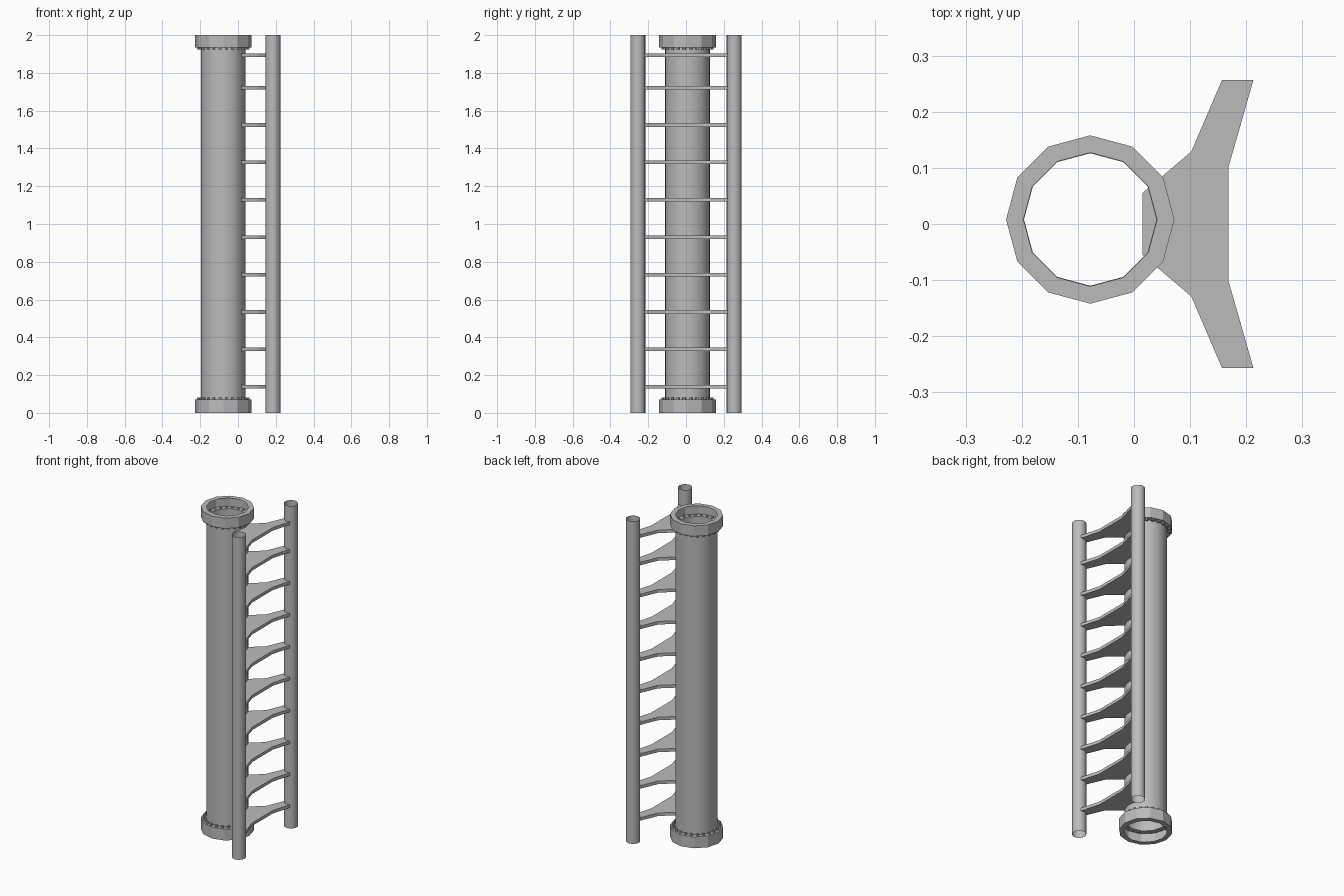
import bpy
import bmesh
from math import cos, sin, tau, radians

cube = bpy.data.objects.get("Cube")
if cube:
    bpy.data.objects.remove(cube, do_unlink=True)

grey = bpy.data.materials.new("steel_grey")
grey.use_nodes = True
colour = (0.5, 0.5, 0.5, 1)
grey.diffuse_color = colour
grey.node_tree.nodes["Principled BSDF"].inputs["Base Color"].default_value = colour

PIPE_X, PIPE_Y = -0.078, 0.008
PIPE_R = 0.118
FLANGE_R = 0.15


def finish(bm, name, smooth=False):
    mesh = bpy.data.meshes.new(name)
    bm.to_mesh(mesh)
    bm.free()
    mesh.materials.append(grey)
    obj = bpy.data.objects.new(name, mesh)
    bpy.context.collection.objects.link(obj)
    if smooth:
        bpy.ops.object.select_all(action='DESELECT')
        obj.select_set(True)
        bpy.context.view_layer.objects.active = obj
        bpy.ops.object.shade_smooth_by_angle(angle=radians(35))
    return obj


def revolve(name, centre, profile, sides, smooth=False):
    """Open surface of revolution; a profile running upward faces outward."""
    bm = bmesh.new()
    rings = [[bm.verts.new((centre[0] + r * cos(tau * i / sides),
                            centre[1] + r * sin(tau * i / sides), z))
              for i in range(sides)] for r, z in profile]
    for low, high in zip(rings, rings[1:]):
        for i in range(sides):
            j = (i + 1) % sides
            bm.faces.new((low[i], low[j], high[j], high[i]))
    return finish(bm, name, smooth)


def plate(name, outline, z, thickness):
    bm = bmesh.new()
    face = bm.faces.new([bm.verts.new((x, y, z - thickness / 2)) for x, y in outline])
    ext = bmesh.ops.extrude_face_region(bm, geom=[face])
    top = [v for v in ext["geom"] if isinstance(v, bmesh.types.BMVert)]
    bmesh.ops.translate(bm, vec=(0, 0, thickness), verts=top)
    bmesh.ops.recalc_face_normals(bm, faces=bm.faces)
    return finish(bm, name)


def bolt_ring(name, z, count=24):
    bm = bmesh.new()
    for i in range(count):
        a = tau * (i + 0.5) / count
        made = bmesh.ops.create_cone(bm, cap_ends=True, segments=6, radius1=0.008,
                                     radius2=0.008, depth=0.016)
        bmesh.ops.translate(bm, verts=made["verts"],
                            vec=(PIPE_X + 0.132 * cos(a), PIPE_Y + 0.132 * sin(a), z))
    return finish(bm, name)


# Main pipe, open at both ends
centre = (PIPE_X, PIPE_Y)
revolve("main_pipe", centre, [(PIPE_R, 0.07), (PIPE_R, 1.935)], 32, True)

# Hollow end collars with bolts on their inner faces
revolve("top_flange", centre, [(PIPE_R, 1.935), (FLANGE_R, 1.935),
                               (FLANGE_R, 2), (0.119, 2)], 12)
revolve("bottom_flange", centre, [(0.119, 0), (FLANGE_R, 0),
                                  (FLANGE_R, 0.07), (PIPE_R, 0.07)], 12)
bolt_ring("top_bolts", 1.932)
bolt_ring("bottom_bolts", 0.073)

# Two open tubular rails
for side, y in (("front", -0.255), ("back", 0.255)):
    revolve(side + "_rail", (0.185, y), [(0.04, 0), (0.04, 2)], 16, True)

# Flared rung plates, mirrored front to back
half = [(0.168, 0.1), (0.213, 0.257), (0.157, 0.257), (0.102, 0.129), (0.015, 0.055)]
outline = half + [(x, -y) for x, y in reversed(half)]
heights = [0.138 + 0.198 * i for i in range(9)] + [1.893]
for n, z in enumerate(heights, 1):
    plate(f"rung_{n}", outline, z, 0.019)
